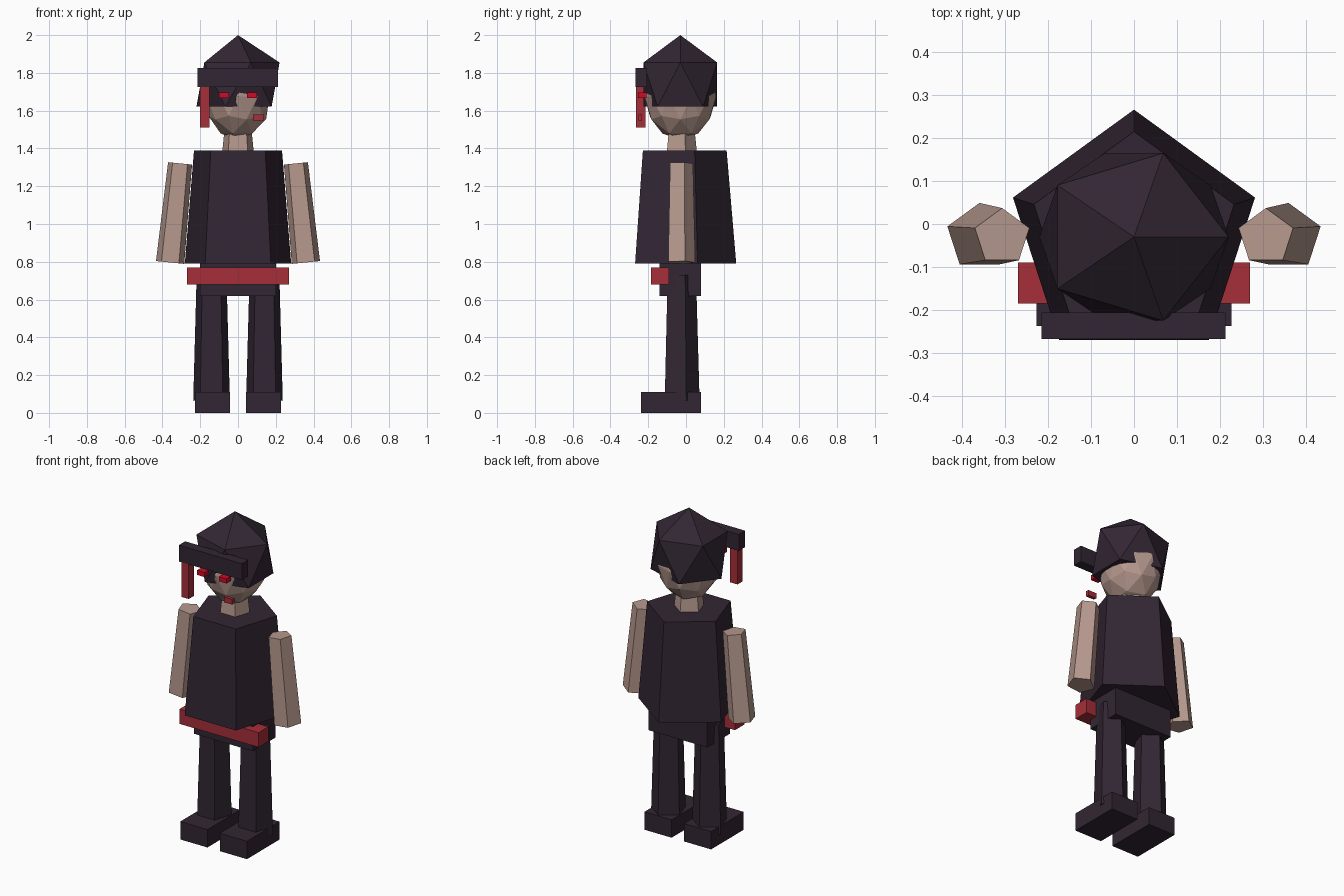
import bpy, bmesh, math
from mathutils import Matrix, Vector

if "Cube" in bpy.data.objects:
    bpy.data.objects.remove(bpy.data.objects["Cube"])

CY = -0.03  # shared depth of the body axis


def material(name, rgb):
    m = bpy.data.materials.new(name)
    lin = [(c / 255 / 12.92) if c < 11 else ((c / 255 + 0.055) / 1.055) ** 2.4 for c in rgb]
    m.diffuse_color = (*lin, 1)
    m.use_nodes = True
    m.node_tree.nodes["Principled BSDF"].inputs["Base Color"].default_value = m.diffuse_color
    return m


CLOTH = material("dark_plum", (50, 38, 51))
SKIN = material("skin", (182, 153, 142))
RED = material("sash_red", (166, 46, 56))
GLOW = material("bright_red", (205, 12, 38))


def finish(name, bm, mat):
    bmesh.ops.recalc_face_normals(bm, faces=bm.faces)
    me = bpy.data.meshes.new(name)
    bm.to_mesh(me)
    bm.free()
    me.materials.append(mat)
    ob = bpy.data.objects.new(name, me)
    bpy.context.collection.objects.link(ob)
    return ob


def box(name, mat, x0, x1, y0, y1, z0, z1):
    bm = bmesh.new()
    bmesh.ops.create_cube(bm, size=1)
    bmesh.ops.scale(bm, vec=(x1 - x0, y1 - y0, z1 - z0), verts=bm.verts)
    bmesh.ops.translate(bm, vec=((x0 + x1) / 2, (y0 + y1) / 2, (z0 + z1) / 2), verts=bm.verts)
    return finish(name, bm, mat)


def pentagon(name, mat, x, z0, z1, r0, r1, tilt=0):
    """Tapered five-sided column with a corner pointing back."""
    bm = bmesh.new()
    rings = []
    for r, z in ((r0, (z0 - z1) / 2), (r1, (z1 - z0) / 2)):
        angles = [math.pi / 2 + i * math.tau / 5 for i in range(5)]
        rings.append([bm.verts.new((r * math.cos(a), r * math.sin(a), z)) for a in angles])
    for i in range(5):
        j = (i + 1) % 5
        bm.faces.new((rings[0][i], rings[0][j], rings[1][j], rings[1][i]))
    bm.faces.new(rings[0])
    bm.faces.new(rings[1])
    bm.transform(Matrix.Translation((x, CY, (z0 + z1) / 2)) @ Matrix.Rotation(tilt, 4, 'Y'))
    return finish(name, bm, mat)


def ball(name, mat, level, scale, z, keep_above=None):
    """Faceted ball, optionally cut flat underneath."""
    bm = bmesh.new()
    bmesh.ops.create_icosphere(bm, subdivisions=level, radius=1)
    bmesh.ops.scale(bm, vec=scale, verts=bm.verts)
    bmesh.ops.translate(bm, vec=(0, CY, z), verts=bm.verts)
    if keep_above is not None:
        low = [v for v in bm.verts if v.co.z < keep_above]
        bmesh.ops.delete(bm, geom=low, context='VERTS')
        bmesh.ops.holes_fill(bm, edges=[e for e in bm.edges if e.is_boundary], sides=0)
    return finish(name, bm, mat)


# Head, hood and neck
ball("head", SKIN, 2, (0.175, 0.19, 0.23), 1.675)
ball("hood", CLOTH, 1, (0.246, 0.229, 0.262), 1.738, keep_above=1.55)
pentagon("neck", SKIN, 0, 1.36, 1.52, 0.09, 0.073)

# Headband, ribbon and face details
box("headband", CLOTH, -0.215, 0.213, -0.267, -0.206, 1.724, 1.825)
box("ribbon", RED, -0.20, -0.15, -0.265, -0.215, 1.51, 1.75)
box("mouth_mark", RED, 0.08, 0.137, -0.252, -0.232, 1.547, 1.58)

# Torso, hips and belt
pentagon("torso", CLOTH, 0, 0.79, 1.39, 0.296, 0.245)
box("hips", CLOTH, -0.20, 0.20, -0.14, 0.08, 0.62, 0.80)
box("belt", RED, -0.27, 0.27, -0.185, -0.09, 0.68, 0.77)

# Paired parts
for side, s in (("left", -1), ("right", 1)):
    pentagon(f"{side}_arm", SKIN, s * 0.333, 0.795, 1.322, 0.079, 0.067, tilt=-s * 0.1)
    pentagon(f"{side}_leg", CLOTH, s * 0.14, 0.065, 0.73, 0.102, 0.083)
    a, b = sorted((s * 0.042, s * 0.227))
    box(f"{side}_boot", CLOTH, a, b, -0.237, 0.08, 0, 0.11)
    a, b = sorted((s * 0.048, s * 0.1))
    box(f"{side}_eye", GLOW, a, b, -0.255, -0.21, 1.668, 1.697)
